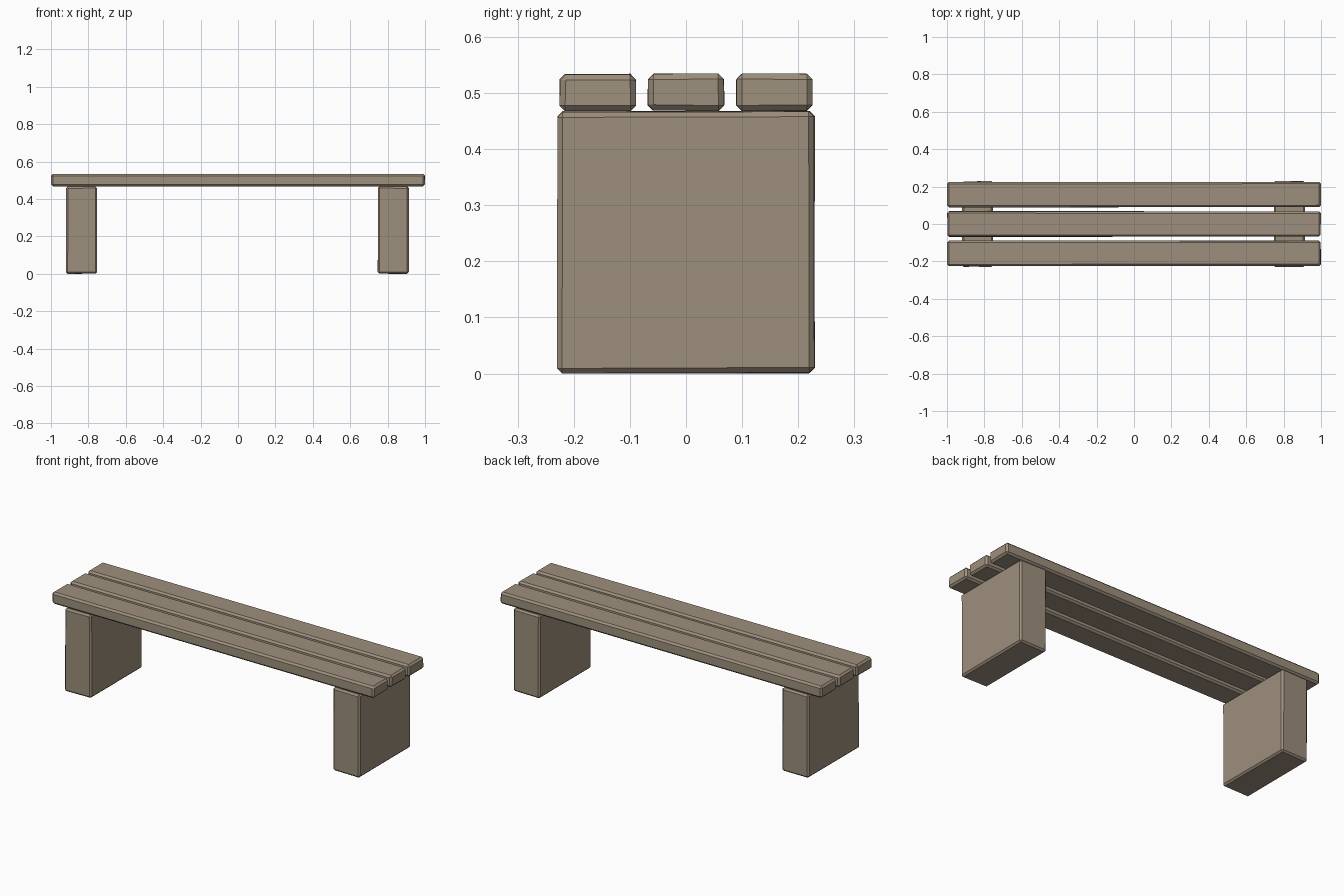
import bpy
import bmesh
import random
from mathutils import Vector

random.seed(4)

cube = bpy.data.objects.get("Cube")
if cube:
    bpy.data.objects.remove(cube, do_unlink=True)

# Weathered wood colour
wood = bpy.data.materials.new("weathered_wood")
wood.use_nodes = True
colour = (0.34, 0.275, 0.205, 1)
wood.diffuse_color = colour
wood.node_tree.nodes["Principled BSDF"].inputs["Base Color"].default_value = colour


def hewn_block(name, centre, size, chamfer, wobble):
    """Chamfered box whose corners are pulled slightly inward, as if hand cut."""
    bm = bmesh.new()
    bmesh.ops.create_cube(bm, size=1)
    for v in bm.verts:
        v.co = Vector([c * (s - random.uniform(0, wobble)) for c, s in zip(v.co, size)])
    bmesh.ops.bevel(bm, geom=bm.edges[:], offset=chamfer, segments=1,
                    affect='EDGES', clamp_overlap=True)
    bmesh.ops.recalc_face_normals(bm, faces=bm.faces[:])
    mesh = bpy.data.meshes.new(name)
    bm.to_mesh(mesh)
    bm.free()
    mesh.materials.append(wood)
    obj = bpy.data.objects.new(name, mesh)
    obj.location = centre
    bpy.context.collection.objects.link(obj)


# Seat planks
for label, y in (("front", -0.157), ("middle", 0), ("back", 0.157)):
    hewn_block(label + "_seat_plank", (0, y, 0.501), (2, 0.138, 0.068), 0.01, 0.005)

# Solid block legs
for label, x in (("right", -0.836), ("left", 0.831)):
    hewn_block(label + "_leg", (x, 0, 0.234), (0.168, 0.46, 0.468), 0.009, 0.005)
